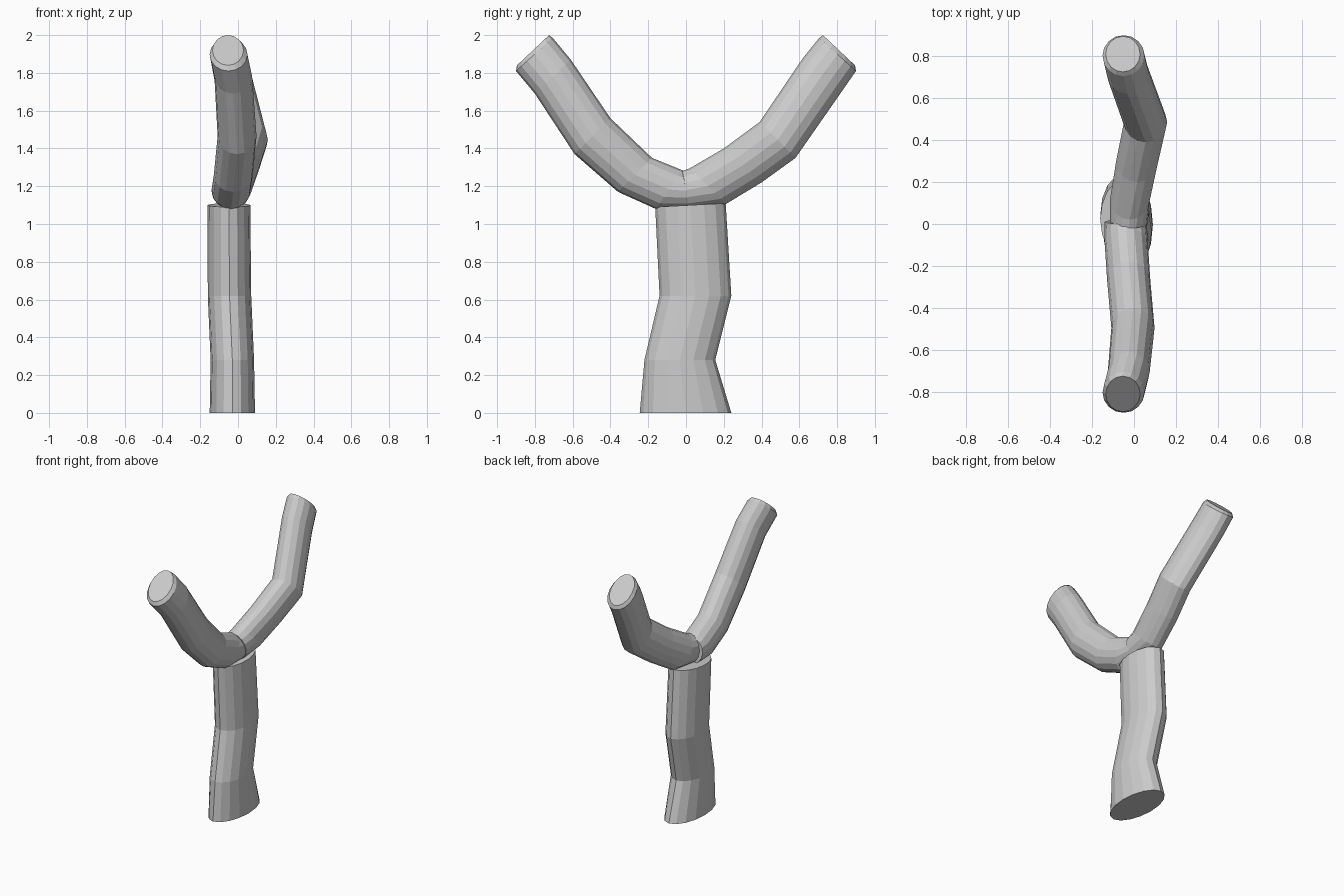
import bpy, bmesh, math
from mathutils import Vector

SIDES = 16


def loft(name, rings):
    """Skin a tube through oval rings given as (x centre, x half-width, (y, z) one side, (y, z) other side)."""
    bm = bmesh.new()
    loops = []
    for cx, hx, a, b in rings:
        a, b = Vector((cx, *a)), Vector((cx, *b))
        mid, half = (a + b) / 2, (b - a) / 2
        loops.append([bm.verts.new(mid + half * math.cos(t) + Vector((hx * math.sin(t), 0, 0)))
                      for t in (2 * math.pi * i / SIDES for i in range(SIDES))])
    for lo, hi in zip(loops, loops[1:]):
        for i in range(SIDES):
            j = (i + 1) % SIDES
            bm.faces.new((lo[i], lo[j], hi[j], hi[i]))
    bm.faces.new(loops[0][::-1])
    bm.faces.new(loops[-1])
    bmesh.ops.recalc_face_normals(bm, faces=bm.faces)
    mesh = bpy.data.meshes.new(name)
    bm.to_mesh(mesh)
    bm.free()
    obj = bpy.data.objects.new(name, mesh)
    bpy.context.collection.objects.link(obj)
    return obj


# Trunk: wide oval, slightly crooked
loft("trunk", [
    (-0.03, 0.12, (-0.245, 0.0), (0.24, 0.0)),
    (-0.03, 0.115, (-0.22, 0.28), (0.155, 0.28)),
    (-0.045, 0.115, (-0.14, 0.62), (0.24, 0.62)),
    (-0.048, 0.113, (-0.163, 1.09), (0.21, 1.11)),
])

# Front branch, with a small chamfer at the cut end
loft("front_branch", [
    (-0.04, 0.10, (0.02, 1.08), (0.0, 1.27)),
    (-0.037, 0.103, (-0.16, 1.08), (-0.02, 1.285)),
    (-0.025, 0.103, (-0.36, 1.17), (-0.18, 1.35)),
    (-0.005, 0.103, (-0.59, 1.37), (-0.40, 1.56)),
    (-0.025, 0.10, (-0.80, 1.69), (-0.61, 1.87)),
    (-0.05, 0.10, (-0.90, 1.81), (-0.705, 1.985)),
    (-0.053, 0.082, (-0.895, 1.84), (-0.725, 2.0)),
])

# Back branch, bowed sideways halfway up
loft("back_branch", [
    (-0.025, 0.09, (0.02, 1.08), (-0.02, 1.28)),
    (-0.02, 0.095, (0.21, 1.105), (0.02, 1.295)),
    (0.015, 0.10, (0.40, 1.22), (0.20, 1.40)),
    (0.055, 0.103, (0.58, 1.35), (0.39, 1.54)),
    (-0.03, 0.10, (0.82, 1.695), (0.62, 1.88)),
    (-0.05, 0.10, (0.90, 1.81), (0.705, 1.985)),
    (-0.053, 0.082, (0.895, 1.84), (0.725, 2.0)),
])
